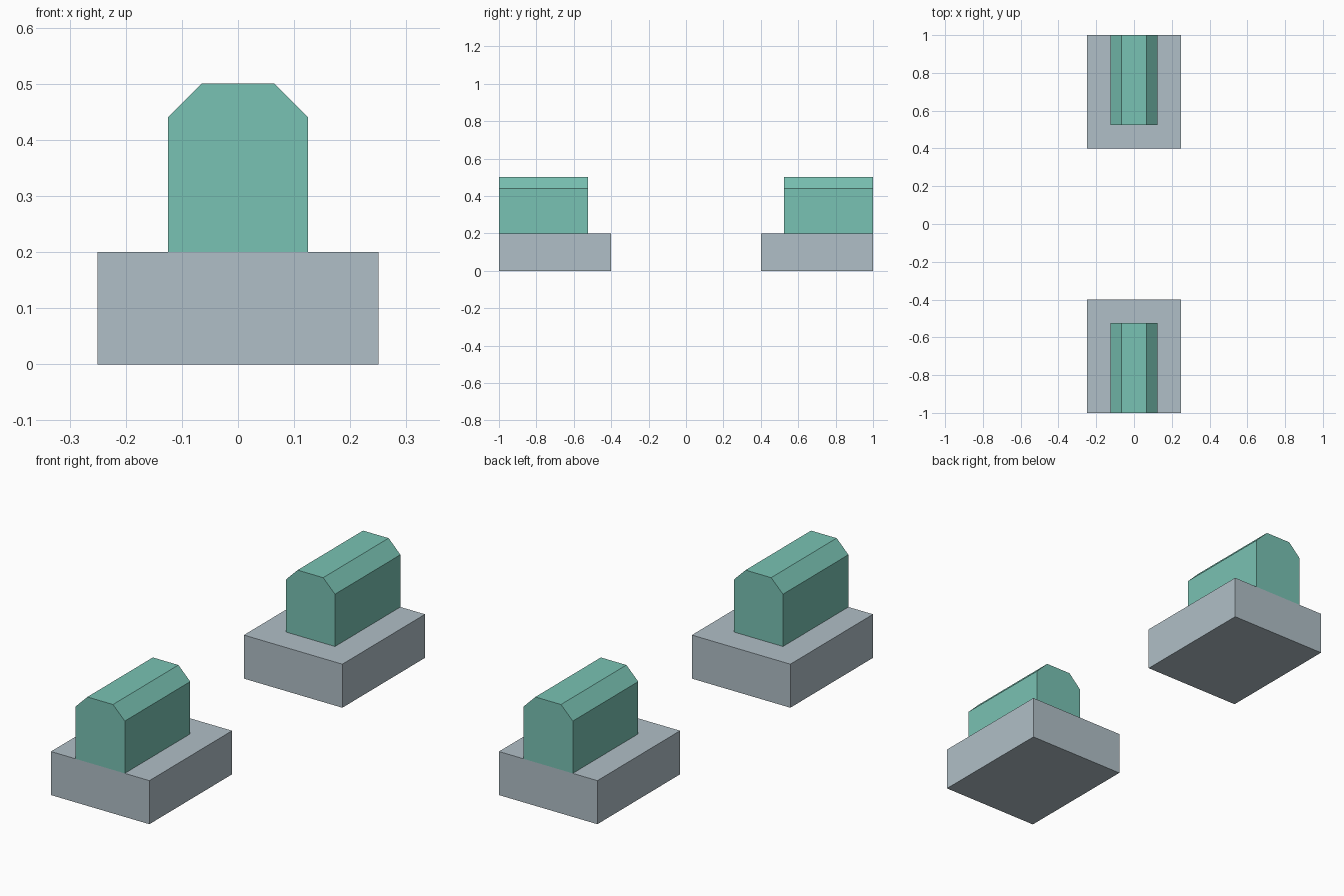
import bpy

if "Cube" in bpy.data.objects:
    bpy.data.objects.remove(bpy.data.objects["Cube"])


def linear(c):
    c /= 255
    return c / 12.92 if c <= 0.04045 else ((c + 0.055) / 1.055) ** 2.4


def material(name, rgb):
    m = bpy.data.materials.new(name)
    m.diffuse_color = (*[linear(c) for c in rgb], 1)
    m.use_nodes = True
    m.node_tree.nodes["Principled BSDF"].inputs["Base Color"].default_value = m.diffuse_color
    return m


def extrude_y(name, profile, y0, y1, mat):
    """Solid made by sweeping an xz profile from y0 to y1."""
    n = len(profile)
    verts = [(x, y, z) for y in (y0, y1) for x, z in profile]
    faces = [tuple(range(n)), tuple(range(2 * n - 1, n - 1, -1))]
    faces += [((i + 1) % n, i, n + i, n + (i + 1) % n) for i in range(n)]
    mesh = bpy.data.meshes.new(name)
    mesh.from_pydata(verts, [], faces)
    mesh.materials.append(mat)
    obj = bpy.data.objects.new(name, mesh)
    bpy.context.collection.objects.link(obj)
    return obj


grey = material("pale grey", (176, 191, 199))
green = material("soft teal", (121, 194, 179))

base_profile = [(-0.25, 0), (0.25, 0), (0.25, 0.2), (-0.25, 0.2)]
block_profile = [(-0.125, 0.2), (0.125, 0.2), (0.125, 0.44), (0.065, 0.5),
                 (-0.065, 0.5), (-0.125, 0.44)]

# Matching front and back halves, flush at the outer ends
for side, start, inset in (("front", -1.0, -1.0), ("back", 0.4, 0.525)):
    extrude_y(side + "_base", base_profile, start, start + 0.6, grey)
    extrude_y(side + "_chamfered_block", block_profile, inset, inset + 0.475, green)
